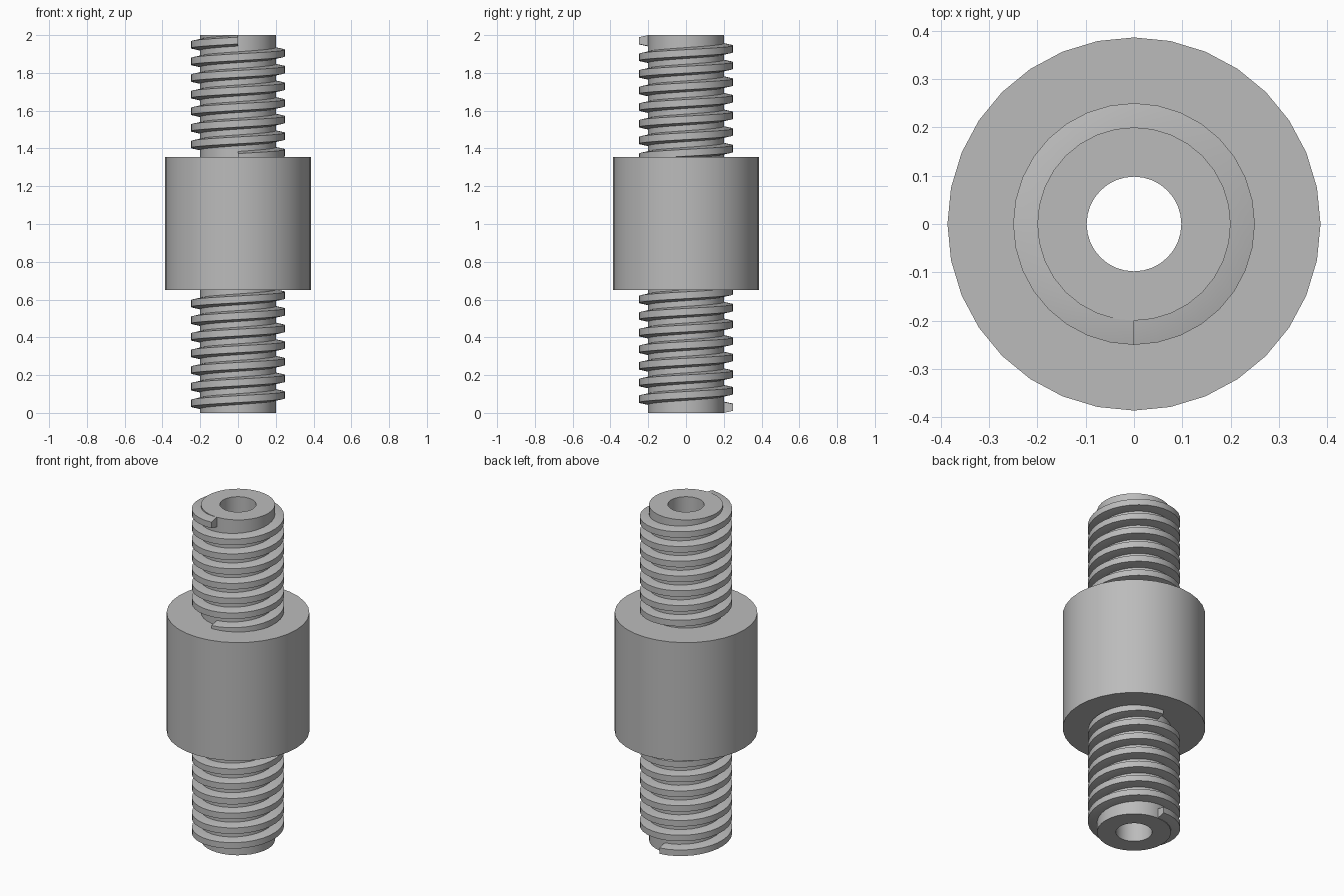
import bpy, bmesh, math

cube = bpy.data.objects.get("Cube")
if cube:
    bpy.data.objects.remove(cube, do_unlink=True)

SIDES = 32
COLLAR_LOW, COLLAR_HIGH = 0.65, 1.355
HEIGHT = 2.0
TURNS, PITCH = 7, 0.088

steel = bpy.data.materials.new("steel grey")
steel.use_nodes = True
grey = (0.5, 0.5, 0.5, 1)
steel.diffuse_color = grey
steel.node_tree.nodes["Principled BSDF"].inputs["Base Color"].default_value = grey


def finish(bm, name):
    """Turn a bmesh into a smooth shaded object with sharp edges kept."""
    bmesh.ops.recalc_face_normals(bm, faces=bm.faces)
    mesh = bpy.data.meshes.new(name)
    bm.to_mesh(mesh)
    bm.free()
    mesh.materials.append(steel)
    obj = bpy.data.objects.new(name, mesh)
    bpy.context.collection.objects.link(obj)
    bpy.ops.object.select_all(action="DESELECT")
    obj.select_set(True)
    bpy.context.view_layer.objects.active = obj
    bpy.ops.object.shade_smooth_by_angle(angle=math.radians(25))
    return obj


def sweep(name, profile, steps, rise=0.0, start=0.0, closed=True):
    """Sweep a closed (radius, z) profile about z, climbing by rise per step."""
    bm = bmesh.new()
    rings = []
    for i in range(steps if closed else steps + 1):
        a = start + math.tau * i / SIDES
        rings.append([bm.verts.new((r * math.cos(a), r * math.sin(a), z + rise * i))
                      for r, z in profile])
    n = len(profile)
    pairs = list(zip(rings, rings[1:]))
    if closed:
        pairs.append((rings[-1], rings[0]))
    for a, b in pairs:
        for j in range(n):
            k = (j + 1) % n
            bm.faces.new((a[j], b[j], b[k], a[k]))
    if not closed:
        bm.faces.new(rings[0])
        bm.faces.new(rings[-1])
    return finish(bm, name)


# Bored shaft with the wide collar in the middle
CORE, COLLAR, BORE = 0.2, 0.386, 0.098
sweep("shaft_and_collar",
      [(BORE, 0), (CORE, 0), (CORE, COLLAR_LOW), (COLLAR, COLLAR_LOW),
       (COLLAR, COLLAR_HIGH), (CORE, COLLAR_HIGH), (CORE, HEIGHT), (BORE, HEIGHT)],
      SIDES)

# Upper thread: trapezoid ridge climbing from the collar to the top
ridge = [(0.19, -0.029), (CORE, -0.029), (0.25, -0.018),
         (0.25, 0.018), (CORE, 0.029), (0.19, 0.029)]
upper = sweep("upper_thread", [(r, z + COLLAR_HIGH) for r, z in ridge],
              TURNS * SIDES, PITCH / SIDES, -math.pi / 2, closed=False)

# Lower thread: the same ridge turned end over end
lower = upper.copy()
lower.name = "lower_thread"
lower.rotation_euler.x = math.pi
lower.location.z = HEIGHT
bpy.context.collection.objects.link(lower)
